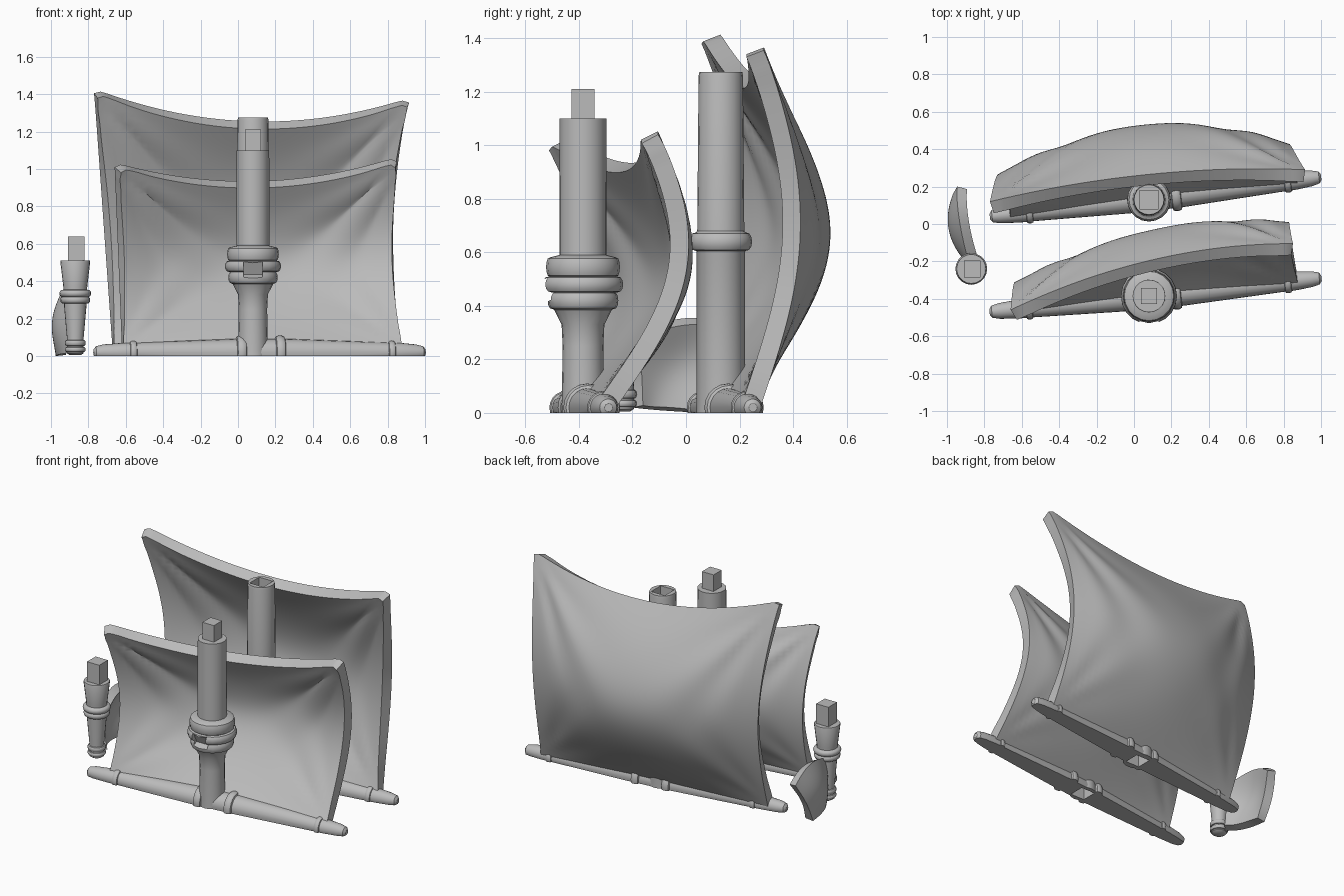
import bpy, bmesh, math
from mathutils import Vector, Matrix

cube = bpy.data.objects.get("Cube")
if cube:
    bpy.data.objects.remove(cube, do_unlink=True)

grey = bpy.data.materials.new("plain_grey")
grey.use_nodes = True
grey.diffuse_color = (0.5, 0.5, 0.5, 1)
grey.node_tree.nodes["Principled BSDF"].inputs["Base Color"].default_value = (0.5, 0.5, 0.5, 1)


def activate(ob):
    bpy.ops.object.select_all(action='DESELECT')
    ob.select_set(True)
    bpy.context.view_layer.objects.active = ob


def finish(name, bm, recalc=True):
    if recalc:
        bmesh.ops.recalc_face_normals(bm, faces=bm.faces)
    me = bpy.data.meshes.new(name)
    bm.to_mesh(me)
    bm.free()
    me.materials.append(grey)
    ob = bpy.data.objects.new(name, me)
    bpy.context.collection.objects.link(ob)
    return ob


def smooth(ob, angle=35):
    activate(ob)
    bpy.ops.object.shade_smooth_by_angle(angle=math.radians(angle))


def ring(z, base, out, half):
    """Rounded collar on a turned profile, as (radius, height) points."""
    return [(base + (out - base) * math.sin(math.pi * k / 6) ** 0.8,
             z - half * math.cos(math.pi * k / 6)) for k in range(7)]


def lathe(bm, profile, sides=20):
    loops = []
    for r, z in profile:
        loops.append([bm.verts.new((r * math.cos(a), r * math.sin(a), z))
                      for a in (2 * math.pi * i / sides for i in range(sides))])
    for lo, hi in zip(loops, loops[1:]):
        for i in range(sides):
            j = (i + 1) % sides
            bm.faces.new((lo[i], lo[j], hi[j], hi[i]))
    bm.faces.new(loops[0][::-1])
    bm.faces.new(loops[-1])


def box(name, centre, size, tilt=0):
    bm = bmesh.new()
    mat = Matrix.Translation(centre) @ Matrix.Rotation(tilt, 4, 'X') @ Matrix.Diagonal((*size, 1))
    bmesh.ops.create_cube(bm, size=1, matrix=mat)
    return finish(name, bm)


def cut(ob, centre, size, tilt=0):
    cutter = box("cutter", centre, size, tilt)
    cutter.hide_render = True
    mod = ob.modifiers.new("cut", 'BOOLEAN')
    mod.operation, mod.solver, mod.object = 'DIFFERENCE', 'EXACT', cutter
    activate(ob)
    bpy.ops.object.modifier_apply(modifier=mod.name)
    bpy.data.objects.remove(cutter, do_unlink=True)


def mast(name, pos, profile):
    bm = bmesh.new()
    lathe(bm, profile)
    bm.transform(Matrix.Translation(pos))
    return finish(name, bm)


def yard(name, y, slope):
    """Tapered spar with collars, cut flat on the ground."""
    prof = [(0.015, -0.892), (0.032, -0.88), (0.042, -0.84), (0.05, -0.74)]
    prof += ring(-0.68, 0.052, 0.062, 0.018) + ring(-0.1, 0.072, 0.09, 0.026)
    prof += ring(0.11, 0.072, 0.09, 0.026) + ring(0.71, 0.052, 0.062, 0.018)
    prof += [(0.05, 0.76), (0.042, 0.84), (0.032, 0.88), (0.015, 0.892)]
    bm = bmesh.new()
    lathe(bm, prof)
    bm.transform(Matrix.Translation((0.115, y, 0.02))
                 @ Matrix.Rotation(math.atan(slope), 4, 'Z')
                 @ Matrix.Rotation(math.pi / 2, 4, 'Y'))
    cutres = bmesh.ops.bisect_plane(bm, geom=bm.verts[:] + bm.edges[:] + bm.faces[:],
                                    plane_co=(0, 0, 0), plane_no=(0, 0, -1), clear_outer=True)
    edges = [e for e in cutres['geom_cut'] if isinstance(e, bmesh.types.BMEdge)]
    bmesh.ops.contextual_create(bm, geom=edges)
    return finish(name, bm)


def sail(name, surface, thick, nu=48, nv=40):
    """Grid surface over u in -1..1, v in 0..1, thickened towards the hollow side."""
    bm = bmesh.new()
    g = [[bm.verts.new(surface(2 * i / nu - 1, j / nv)) for i in range(nu + 1)]
         for j in range(nv + 1)]
    for j in range(nv):
        for i in range(nu):
            bm.faces.new((g[j][i], g[j + 1][i], g[j + 1][i + 1], g[j][i + 1]))
    ob = finish(name, bm, recalc=False)
    mod = ob.modifiers.new("thickness", 'SOLIDIFY')
    mod.thickness, mod.offset = thick, -1
    activate(ob)
    bpy.ops.object.modifier_apply(modifier=mod.name)
    smooth(ob, 40)


def through(p, v):
    """Parabola through values at v = 0, 0.5 and 1."""
    a, b, c = p
    return a * (1 - v) * (1 - 2 * v) + 4 * b * v * (1 - v) + c * v * (2 * v - 1)


def folds(u, v):
    """Shallow creases fanning out of the corners."""
    d = 0
    for cv, amp in ((1, 0.012), (0, 0.005)):
        for side in (-1, 1):
            a, b = abs(u - side), 1.3 * abs(v - cv)
            r = math.hypot(a, b) / 0.4
            turn = math.atan2(b, a)
            d += amp * math.sin(2 * turn) ** 2 * math.cos(10 * turn) * r * r * math.exp(2 - 2 * r)
    return d


def square_sail(name, y, slope, left, right, top, top_off, swell, belly, top_belly, tilt):
    def surface(u, v):
        arch = 1 - u * u
        x0, x1 = through(left, v), through(right, v)
        x = x0 + (x1 - x0) * (u + 1) / 2
        z = 0.025 + v * (through(top, (u + 1) / 2) - 0.025)
        z -= 0.025 * abs(u) ** 50 * v ** 20
        off = 0.045 * (1 - v) + v * (top_off + tilt * u + top_belly * arch)
        off += math.sin(math.pi * v) * (swell + tilt / 3 * u + belly * arch)
        return Vector((x, y + slope * (x - 0.115) + off + folds(u, v), z))
    sail(name, surface, 0.07)


# Tall rear section: spar, mast with a socket in the top, and sail
rear_yard = yard("rear_yard", 0.145, 0.119)
rear_mast = mast("rear_mast", (0.08, 0.13, 0),
                 [(0.09, 0), (0.09, 0.6)] + ring(0.64, 0.092, 0.117, 0.035)
                 + [(0.088, 0.68), (0.083, 1.26), (0.08, 1.275)])
cut(rear_mast, (0.08, 0.13, 1.25), (0.1, 0.1, 0.24))
square_sail("rear_sail", 0.145, 0.119, (-0.67, -0.72, -0.77), (0.87, 0.83, 0.915),
            (1.43, 1.255, 1.38), 0.065, 0.155, 0.148, 0.06, -0.015)

# Shorter front section: spar, mast with collars and a peg, and sail
front_yard = yard("front_yard", -0.38, 0.102)
front_mast = mast("front_mast", (0.08, -0.385, 0),
                  [(0.08, 0), (0.076, 0.25), (0.08, 0.33), (0.108, 0.385)]
                  + ring(0.42, 0.112, 0.132, 0.033) + ring(0.48, 0.128, 0.15, 0.03)
                  + ring(0.545, 0.124, 0.138, 0.036) + [(0.1, 0.587), (0.088, 0.59), (0.087, 1.1)])
cut(front_mast, (0.08, -0.54, 0.45), (0.1, 0.1, 0.08), math.radians(25))
box("front_peg", (0.08, -0.385, 1.15), (0.085, 0.085, 0.12))
square_sail("front_sail", -0.38, 0.102, (-0.62, -0.64, -0.66), (0.87, 0.83, 0.85),
            (1.035, 0.935, 1.065), 0.1, 0.155, 0.07, 0.09, 0.1)

# Square sockets underneath
for y, parts in ((0.13, (rear_yard, rear_mast)), (-0.385, (front_yard, front_mast))):
    for part in parts:
        cut(part, (0.08, y, 0), (0.1, 0.1, 0.2))
        smooth(part)

# Small side section: tapered mast with a peg
side_mast = mast("side_mast", (-0.87, -0.24, 0),
                 [(0.03, 0.005), (0.045, 0.015)] + ring(0.035, 0.045, 0.056, 0.013)
                 + ring(0.07, 0.045, 0.056, 0.016) + [(0.045, 0.1), (0.06, 0.27)]
                 + ring(0.3, 0.06, 0.08, 0.02) + ring(0.335, 0.063, 0.085, 0.02)
                 + [(0.064, 0.37), (0.08, 0.505), (0.078, 0.51)])
smooth(side_mast)
box("side_peg", (-0.865, -0.24, 0.57), (0.09, 0.09, 0.14))


# Small sail trailing behind the side mast
def side_surface(u, v):
    t = (u + 1) / 2
    y = -0.2 + t * (0.26 + 0.14 * v) + 0.03 * math.sin(math.pi * t) * (2 * v - 1)
    low = 0.02 * (1 - t)
    high = through((0.29, 0.355, 0.28), t)
    x = -0.885 - 0.06 * t - 0.03 * (1 - v) * t
    x -= 0.045 * math.sin(math.pi * v) * (0.4 + 0.6 * (1 - u * u)) + 0.02 * (1 - u * u)
    return Vector((max(x, -1.0), y, low + v * (high - low)))


sail("side_sail", side_surface, 0.055, 20, 18)
